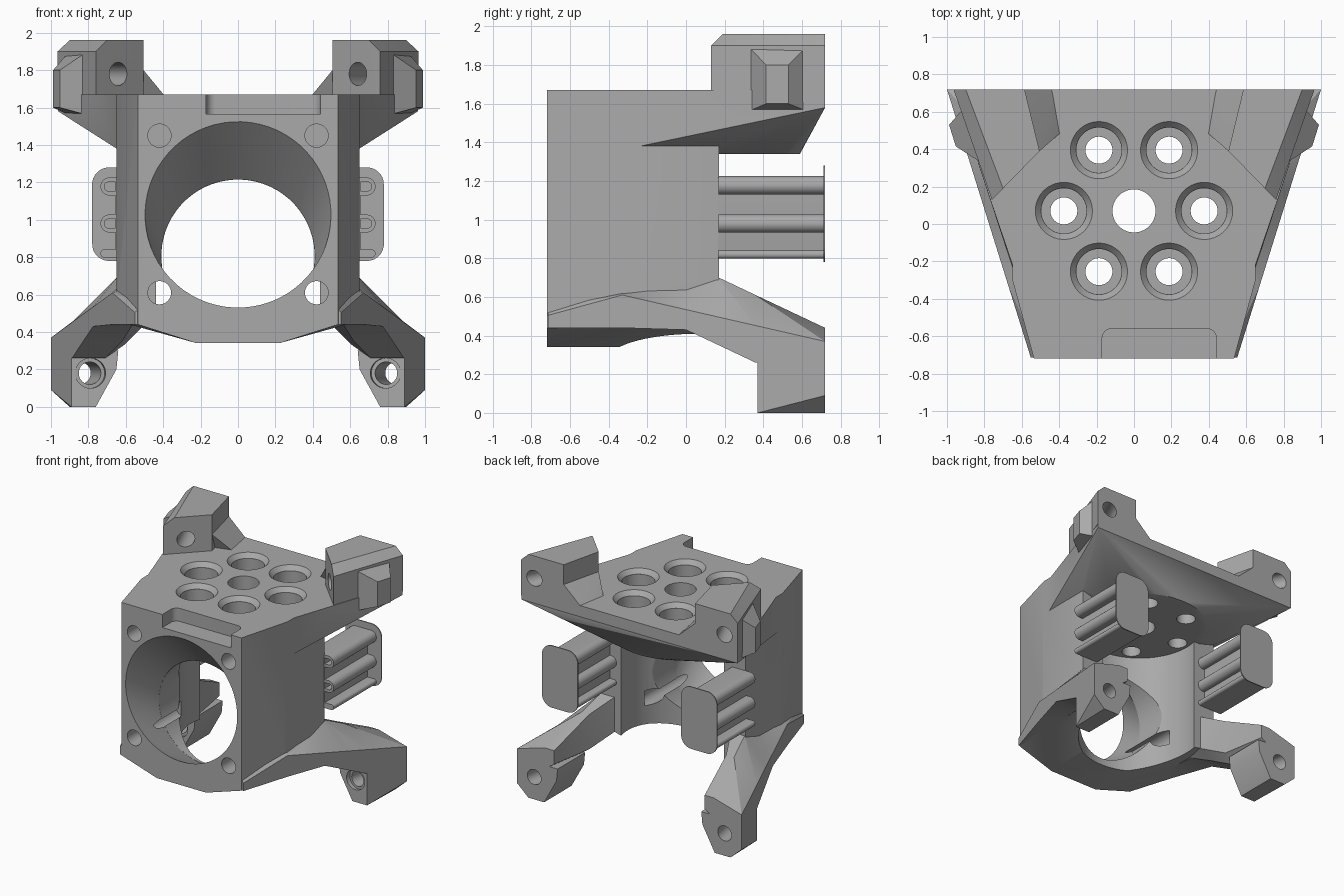
import bpy, bmesh, math
from mathutils import Vector

if "Cube" in bpy.data.objects:
    bpy.data.objects.remove(bpy.data.objects["Cube"], do_unlink=True)

SHADE = (0.4, 0.4, 0.4, 1)
grey = bpy.data.materials.new("plain_grey")
grey.use_nodes = True
grey.diffuse_color = SHADE
grey.node_tree.nodes["Principled BSDF"].inputs["Base Color"].default_value = SHADE

FRONT, WALL, BACK = -.72, .17, .72
TOP, CEILING, AXIS_Y = 1.67, 1.34, .07


def outer(y):
    """Sloping outer side plane shared by legs and mounts."""
    return .55 + .3125 * (y - FRONT)


def hull(name, points):
    """Convex solid around a few corner points."""
    bm = bmesh.new()
    for p in points:
        bm.verts.new(p)
    result = bmesh.ops.convex_hull(bm, input=bm.verts)
    unused = result["geom_interior"] + result["geom_unused"]
    loose = {v for v in unused if isinstance(v, bmesh.types.BMVert)}
    bmesh.ops.delete(bm, geom=list(loose), context='VERTS')
    bmesh.ops.dissolve_limit(bm, angle_limit=.01, verts=bm.verts, edges=bm.edges)
    bmesh.ops.recalc_face_normals(bm, faces=bm.faces)
    mesh = bpy.data.meshes.new(name)
    bm.to_mesh(mesh)
    bm.free()
    mesh.materials.append(grey)
    ob = bpy.data.objects.new(name, mesh)
    bpy.context.collection.objects.link(ob)
    return ob


def ring(centre, axis, r, count=64):
    """Circle of points around an axis."""
    turn = Vector(axis).to_track_quat('Z', 'Y')
    angles = [math.tau * (i + .4) / count for i in range(count)]
    return [Vector(centre) + turn @ Vector((r * math.cos(a), r * math.sin(a), 0)) for a in angles]


def rod(name, start, end, r_start, r_end=None):
    axis = Vector(end) - Vector(start)
    return hull(name, ring(start, axis, r_start) + ring(end, axis, r_end or r_start))


def rounded(name, xs, zs, ys, r):
    """Rounded rectangle in x and z, extruded along y."""
    points = []
    for x in (min(xs) + r, max(xs) - r):
        for z in (min(zs) + r, max(zs) - r):
            for y in ys:
                points += ring((x, y, z), (0, 1, 0), r, count=24)
    return hull(name, points)


def at_height(plan, z):
    return [(x, y, z) for x, y in plan]


def at_depth(profile, y):
    """Upright profile at depth y, kept inside the outer plane."""
    return [(min(x, outer(y)), y, z) for x, z in profile]


def mirrored(points, sides=(1, -1)):
    return [(s * x, y, z) for s in sides for x, y, z in points]


def combine(target, other, operation):
    mod = target.modifiers.new("combine", 'BOOLEAN')
    mod.operation, mod.object, mod.solver = operation, other, 'EXACT'
    bpy.context.view_layer.objects.active = target
    bpy.ops.object.modifier_apply(modifier=mod.name)
    bpy.data.objects.remove(other, do_unlink=True)


def cut(other):
    combine(body, other, 'DIFFERENCE')


# Central block: tapered front, then straight sides
block = at_depth([(.535, TOP), (.535, .44), (.22, .34)], FRONT)
for y in (-.3, WALL):
    block += at_depth([(.65, TOP), (.65, .46), (.22, .34)], y)
body = hull("bracket_body", mirrored(block))

# Top plate with flared underside
rim = [(.962, BACK)]
plate_corners = (at_height([(.52, -.6), (.768, .13)] + rim, TOP) + at_height(rim, TOP - .09)
                 + at_height([(.648, WALL), (.648, -.24)], CEILING + .04))
disc = ring((0, AXIS_Y, CEILING), (0, 0, 1), .52)
combine(body, hull("top_plate", mirrored(plate_corners) + disc), 'UNION')


def leg_section(y, inner, low, ridge, top):
    edge = min(.61 - .229 * (y + .33), .62 + .3 * (y + .33))
    return at_depth([(inner, low + .07), (inner + .1, low), (2, low), (2, edge), (ridge, top), (inner, top)], y)


# Lower flare running back into the leg arms
sections = [leg_section(*values) for values in (
    (FRONT + .005, .4, .44, .5, .55), (-.33, .45, .44, .6, .63), (0, .47, .43, .62, .66),
    (WALL, .52, .35, .64, .7), (.36, .61, .26, .68, .61), (BACK, .67, .26, .75, .44))]
limbs = [a + b for a, b in zip(sections, sections[1:])]

# Feet
foot = [(1, .3), (1, .09), (.9, 0), (.76, 0), (.65, .2), (.64, .3)]
limbs.append(at_depth(foot, .37) + at_depth(foot, BACK))

# Upper mounts with chamfered top, inner wedge and outer boss
inside = [(.505, .39), (.585, BACK)]
base = inside + [(.76, .13), (.965, BACK)]
crown = inside + [(.7, .19), (.9, BACK)]
limbs.append(at_height(base, TOP - .06) + at_height(base, 1.9) + at_height(crown, 1.96))
core = [(.7, .4), (.7, BACK)]
limbs.append(at_height(core + [(.39, .49), (.43, BACK)], TOP - .01) + at_height(core + inside, 1.8))
limbs.append([(outer(y) + lift, y, z)
              for ys, zs, lift in (((.32, .63), (1.56, 1.9), -.07), ((.415, .53), (1.6, 1.8), .048))
              for y in ys for z in zs])

for side in (1, -1):
    for points in limbs:
        combine(body, hull("limb", mirrored(points, [side])), 'UNION')

# Vertical bore, tapering front intake and its throat
cut(rod("bore", (0, AXIS_Y, 0), (0, AXIS_Y, CEILING), .47))
cut(rod("throat", (0, -.43, .805), (0, .05, .805), .41))
cut(hull("intake", ring((0, FRONT - .01, 1.035), (0, 1, 0), .5) + ring((0, -.42, .805), (0, 1, 0), .411)))

# Rounded notch in the top front edge
notch = [(p.x, p.y) for x in (-.12, .39) for y in (-.8, -.61) for p in ring((x, y, 0), (0, 0, 1), .05)]
cut(hull("notch", at_height(notch, 1.565) + at_height(notch, 1.8)))

# Counterbored holes in the plate
cut(rod("centre_hole", (0, AXIS_Y, 1.2), (0, AXIS_Y, 1.8), .115))
for i in range(6):
    angle = math.tau * i / 6
    x, y = .375 * math.cos(angle), AXIS_Y + .375 * math.sin(angle)
    for low, high, r_low, r_high in ((1.635, 1.675, .122, .157), (1.47, 1.75, .121, .121), (1.2, 1.8, .072, .072)):
        cut(rod("plate_hole", (x, y, low), (x, y, high), r_low, r_high))

# Screw holes in the front face, feet and mounts
for side in (1, -1):
    for z, end in ((.61, -.1), (1.45, -.5)):
        cut(rod("screw_hole", (side * .42, -.8, z), (side * .42, end, z), .062))
    for x, y, z, slope, length, r in ((.76, .2, .18, .17, .6, .06), (.77, .26, .18, .17, .13, .08),
                                      (.57, .09, 1.78, .44, .7, .062)):
        cut(rod("screw_hole", (side * x, y, z), (side * (x + slope * length), y + length, z), r))

# Rear finned arms with rounded end plates
finished = [body]
for side, label in ((1, "left"), (-1, "right")):
    def span(a, b):
        return side * a, side * b
    finished.append(rounded(label + "_fin_core", span(.56, .655), (.8, 1.22), (WALL - .005, .715), .01))
    finished.append(rounded(label + "_end_plate", span(.46, .78), (.78, 1.28), (.711, BACK), .09))
    for z, half in ((1.178, .048), (.98, .048), (.82, .022)):
        fin = rounded(label + "_fin", span(.5, .735), (z - half, z + half), (WALL - .002, .712), half - .001)
        if half > .03:
            groove = rounded("groove", span(.6, .715), (z - .024, z + .024), (.1, .3), .023)
            combine(fin, groove, 'DIFFERENCE')
        finished.append(fin)

# Smooth bores, sharp edges
for ob in finished:
    bpy.ops.object.select_all(action='DESELECT')
    ob.select_set(True)
    bpy.context.view_layer.objects.active = ob
    bpy.ops.object.shade_smooth_by_angle(angle=math.radians(25))
